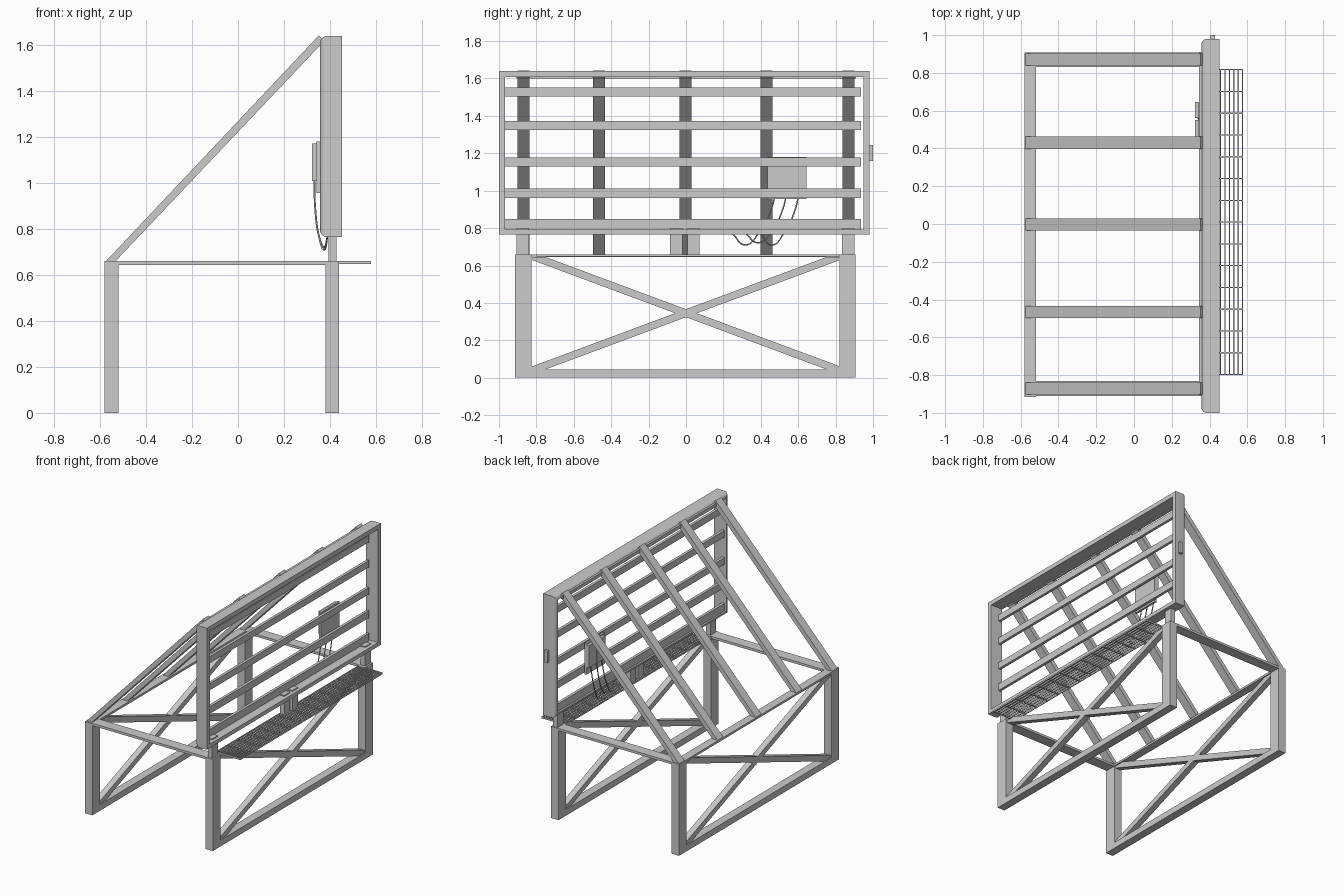
import bpy, bmesh, math
from mathutils import Vector

if "Cube" in bpy.data.objects:
    bpy.data.objects.remove(bpy.data.objects["Cube"])


def finish(name, bm):
    bmesh.ops.recalc_face_normals(bm, faces=bm.faces[:])
    me = bpy.data.meshes.new(name)
    bm.to_mesh(me)
    bm.free()
    ob = bpy.data.objects.new(name, me)
    bpy.context.collection.objects.link(ob)
    return ob


def add_box(bm, x, y, z):
    vs = bmesh.ops.create_cube(bm, size=1)["verts"]
    for v in vs:
        v.co = [(r[0] + r[1]) / 2 + c * (r[1] - r[0]) for r, c in zip((x, y, z), v.co)]


def box(name, x, y, z):
    bm = bmesh.new()
    add_box(bm, x, y, z)
    return finish(name, bm)


def prism(name, pts, axis, a, b):
    """Extrude a 2D outline along x (pts are y,z) or y (pts are x,z)."""
    bm = bmesh.new()
    make = (lambda p: (a, p[0], p[1])) if axis == "x" else (lambda p: (p[0], a, p[1]))
    face = bm.faces.new([bm.verts.new(make(p)) for p in pts])
    new = bmesh.ops.extrude_face_region(bm, geom=[face])["geom"]
    off = Vector((b - a, 0, 0) if axis == "x" else (0, b - a, 0))
    bmesh.ops.translate(bm, vec=off, verts=[g for g in new if isinstance(g, bmesh.types.BMVert)])
    return finish(name, bm)


# Leg frames: legs, foot rail and crossed braces, rear and front
leg_spans = [(-0.915, -0.825), (0.82, 0.907)]
for side, x0 in (("rear", -0.58), ("front", 0.38)):
    x1 = x0 + 0.06
    box(side + "_foot_rail", (x0, x1), (-0.915, 0.907), (0, 0.045))
    for i, ys in enumerate(leg_spans):
        box(f"{side}_leg_{i}", (x0, x1), ys, (0.045, 0.66))
    for s in (-1, 1):
        w = 0.075
        pts = [(-s * 0.825, 0.045), (-s * (0.825 - w), 0.045), (s * 0.825, 0.63),
               (s * 0.825, 0.645), (s * (0.825 - w), 0.645), (-s * 0.825, 0.06)]
        prism(f"{side}_brace_{s}", pts, "x", x0 + 0.008, x1 - 0.008)

# Flat top rails
box("rear_top_rail", (-0.58, -0.52), (-0.825, 0.82), (0.645, 0.66))
for i, ys in enumerate([(-0.91, -0.83), (0.83, 0.907)]):
    box(f"side_top_rail_{i}", (-0.52, 0.38), ys, (0.643, 0.66))

# Diagonal struts from the rear rail to the top of the panel
for i, y in enumerate((-0.87, -0.465, -0.003, 0.43, 0.87)):
    prism(f"diagonal_strut_{i}", [(-0.575, 0.66), (-0.533, 0.66), (0.374, 1.617), (0.352, 1.643)],
          "y", y - 0.032, y + 0.032)
box("strut_mounting_bar", (0.345, 0.36), (-0.905, 0.91), (1.6, 1.625))

# Panel frame with rounded rear edges and an open centre
bm = bmesh.new()
add_box(bm, (0.357, 0.453), (-1, 0.98), (0.765, 1.64))
rear = [e for e in bm.edges if all(v.co.x < 0.4 for v in e.verts)]
bmesh.ops.bevel(bm, geom=rear, offset=0.03, segments=5, profile=0.5, affect="EDGES")
frame = finish("panel_frame", bm)
cutter = box("opening_cutter", (0.2, 0.6), (-0.968, 0.948), (0.793, 1.608))
mod = frame.modifiers.new("opening", "BOOLEAN")
mod.operation = "DIFFERENCE"
mod.object = cutter
mod.solver = "EXACT"
cutter.hide_render = True
cutter.hide_viewport = True
bpy.context.view_layer.objects.active = frame
frame.select_set(True)
bpy.ops.object.shade_smooth_by_angle(angle=math.radians(30))

# Horizontal slats inside the frame
for i, zs in enumerate([(0.793, 0.848), (0.96, 1.012), (1.13, 1.178), (1.325, 1.373), (1.505, 1.553)]):
    box(f"slat_{i}", (0.37, 0.39), (-0.97, 0.935), zs)

# Short posts carrying the panel, and the side switch
for i, ys in enumerate([(-0.905, -0.84), (-0.085, -0.018), (0.008, 0.072), (0.835, 0.9)]):
    box(f"panel_post_{i}", (0.393, 0.428), ys, (0.66, 0.8))
box("side_switch", (0.405, 0.43), (0.975, 1.0), (1.16, 1.245))

# Open grating shelf
bm = bmesh.new()
ya, yb, xa, xb = -0.8, 0.82, 0.385, 0.578
for i in range(9):
    x = xa + (xb - xa - 0.006) * i / 8
    add_box(bm, (x, x + 0.006), (ya, yb), (0.648, 0.66))
for i in range(15):
    y = ya + (yb - ya - 0.006) * i / 14
    add_box(bm, (xa, xb), (y, y + 0.006), (0.648, 0.66))
finish("grating_shelf", bm)

# Control box: back plate and two modules
box("control_plate", (0.342, 0.358), (0.435, 0.645), (0.957, 1.18))
box("control_module_0", (0.322, 0.342), (0.455, 0.55), (1.01, 1.172))
box("control_module_1", (0.322, 0.342), (0.56, 0.645), (1.01, 1.172))

# Hanging cables looping up to the panel underside
for i, (y0, y1) in enumerate([(0.61, 0.4), (0.545, 0.32), (0.485, 0.25)]):
    cu = bpy.data.curves.new("cable", "CURVE")
    cu.dimensions = "3D"
    cu.bevel_depth = 0.004
    cu.bevel_resolution = 1
    cu.resolution_u = 8
    low = 0.71 + 0.012 * (i % 2)
    d = y0 - y1
    path = [(0.332, y0, 1.015), (0.336, y0 - 0.14 * d, 0.89), (0.352, y0 - 0.42 * d, 0.77),
            (0.375, y0 - 0.72 * d, low), (0.39, y1, 0.77)]
    sp = cu.splines.new("BEZIER")
    sp.bezier_points.add(len(path) - 1)
    for bp, co in zip(sp.bezier_points, path):
        bp.co = co
        bp.handle_left_type = bp.handle_right_type = "AUTO"
    bpy.context.collection.objects.link(bpy.data.objects.new(f"cable_{i}", cu))
